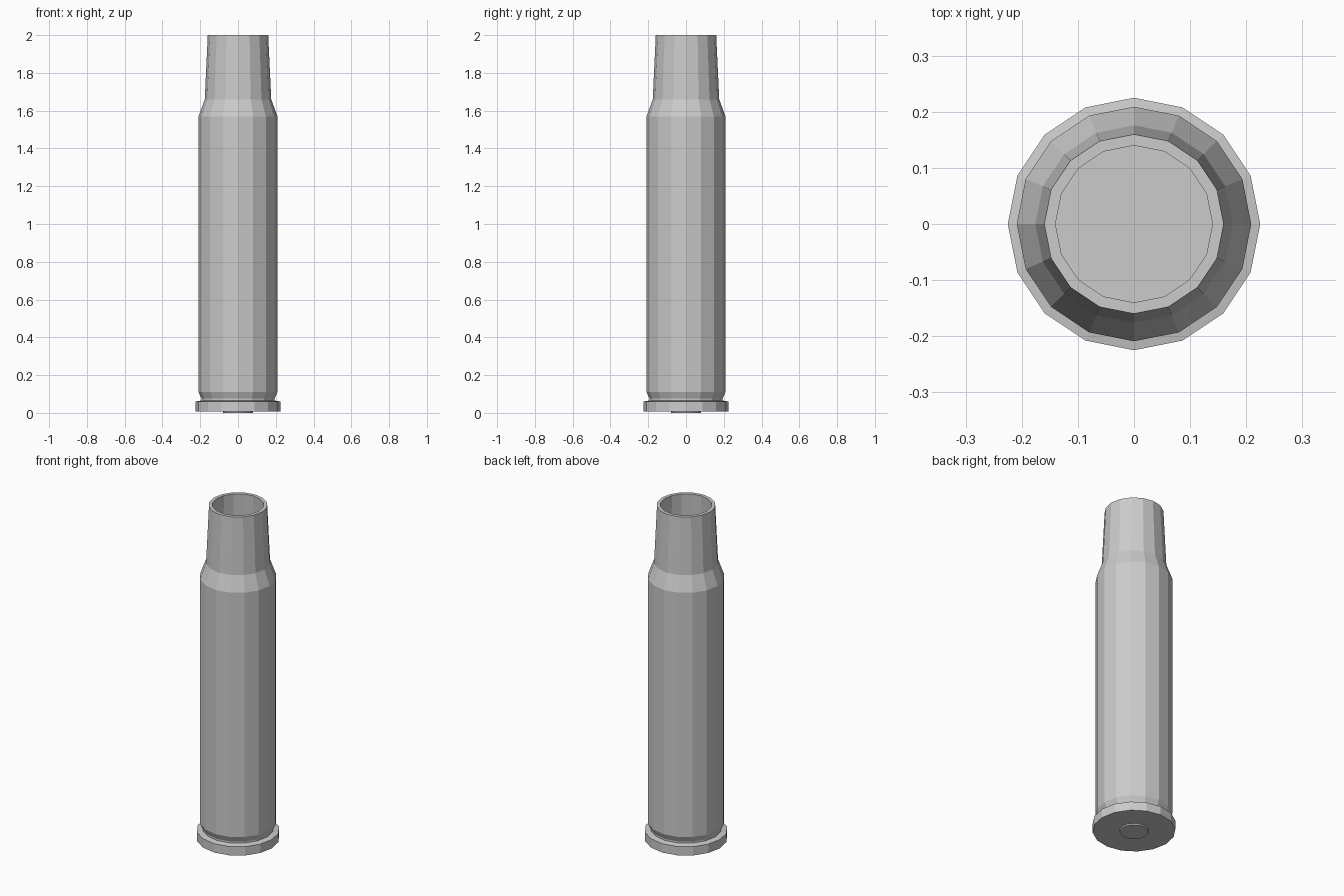
import bpy, bmesh, math

if "Cube" in bpy.data.objects:
    bpy.data.objects.remove(bpy.data.objects["Cube"])

SIDES = 16


def lathe(name, profile):
    """Revolve (radius, z) points around z; a zero radius becomes a single pole."""
    bm = bmesh.new()
    rings = []
    for r, z in profile:
        if r == 0:
            rings.append([bm.verts.new((0, 0, z))] * SIDES)
        else:
            rings.append([bm.verts.new((r * math.cos(2 * math.pi * i / SIDES),
                                        r * math.sin(2 * math.pi * i / SIDES), z))
                          for i in range(SIDES)])
    for a, b in zip(rings, rings[1:]):
        for i in range(SIDES):
            j = (i + 1) % SIDES
            bm.faces.new(list(dict.fromkeys((a[i], a[j], b[j], b[i]))))
    bmesh.ops.recalc_face_normals(bm, faces=bm.faces)
    mesh = bpy.data.meshes.new(name)
    bm.to_mesh(mesh)
    bm.free()
    obj = bpy.data.objects.new(name, mesh)
    bpy.context.collection.objects.link(obj)
    return obj


# Hollow case: rim, groove, body, shoulder and neck outside, then down the inside
lathe("hollow_case", [
    (0, 0.007), (0.225, 0.007), (0.225, 0.06), (0.193, 0.066), (0.193, 0.075),
    (0.209, 0.11), (0.209, 1.57), (0.176, 1.66), (0.16, 2.0),
    (0.14, 2.0), (0.156, 1.655), (0.189, 1.565), (0.189, 0.11), (0, 0.11),
])

# Small raised disc in the middle of the base
lathe("base_disc", [(0, 0), (0.078, 0), (0.08, 0.007), (0, 0.007)])
